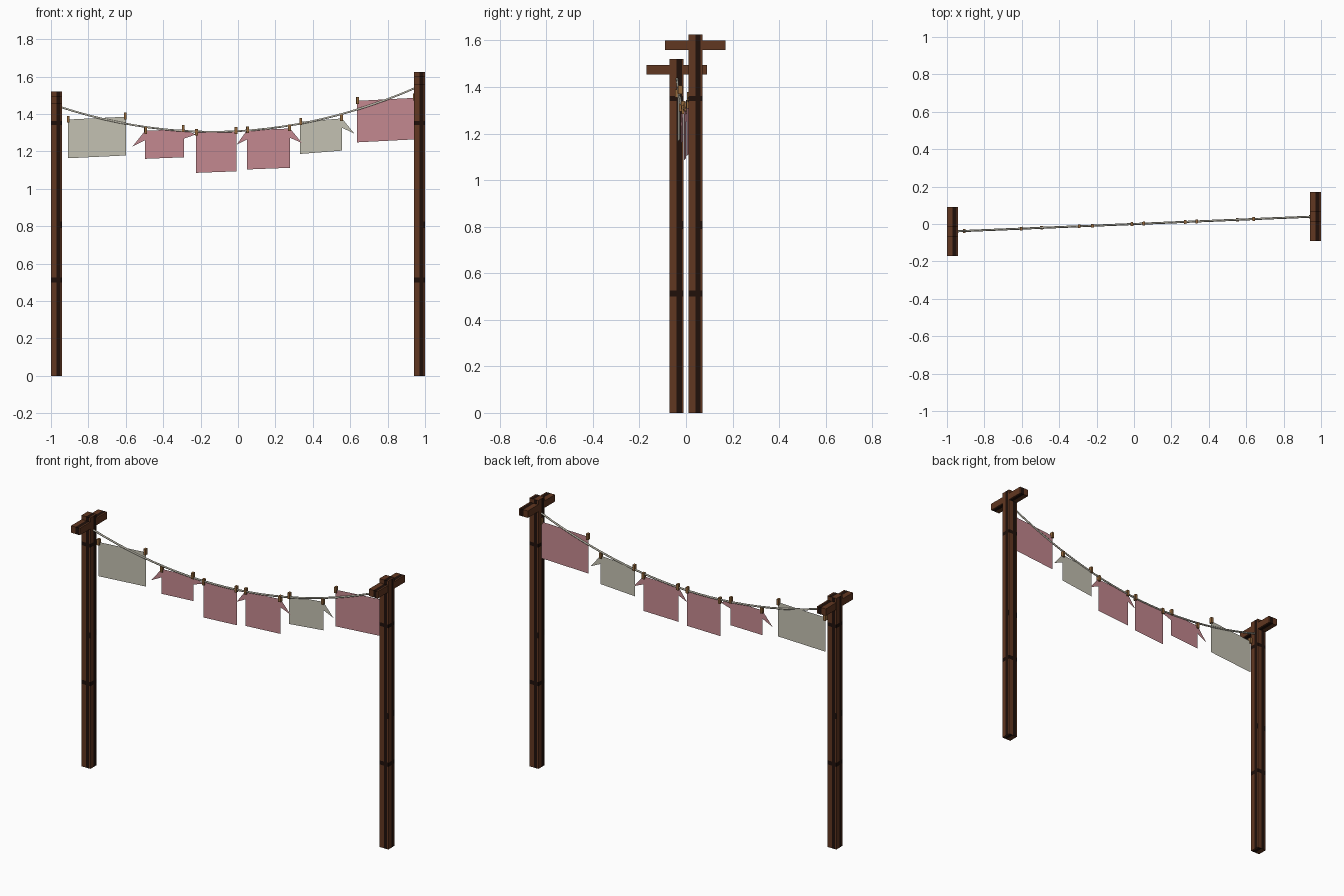
import bpy, bmesh, math
from mathutils import Vector, Matrix

cube = bpy.data.objects.get("Cube")
if cube:
    bpy.data.objects.remove(cube, do_unlink=True)


def material(name, r, g, b):
    m = bpy.data.materials.new(name)
    m.use_nodes = True
    m.diffuse_color = (r, g, b, 1)
    bsdf = m.node_tree.nodes["Principled BSDF"]
    bsdf.inputs["Base Color"].default_value = (r, g, b, 1)
    bsdf.inputs["Roughness"].default_value = 0.9
    return m


wood = material("brown wood", 0.12, 0.038, 0.015)
dark = material("dark wood grain", 0.014, 0.005, 0.003)
pink = material("pink cloth", 0.56, 0.25, 0.28)
white = material("off white cloth", 0.56, 0.54, 0.45)
cord = material("rope", 0.5, 0.48, 0.4)
peg_wood = material("peg wood", 0.30, 0.14, 0.045)

SLOPE = 0.04 / 0.97  # the line runs slightly diagonally
W = 0.06             # beam width


def finish(name, bm, mats, location=(0, 0, 0)):
    bmesh.ops.recalc_face_normals(bm, faces=bm.faces)
    mesh = bpy.data.meshes.new(name)
    bm.to_mesh(mesh)
    bm.free()
    for m in mats:
        mesh.materials.append(m)
    ob = bpy.data.objects.new(name, mesh)
    ob.location = location
    bpy.context.collection.objects.link(ob)
    return ob


def box(size, centre=(0, 0, 0)):
    bm = bmesh.new()
    bmesh.ops.create_cube(bm, size=1)
    bmesh.ops.scale(bm, vec=size, verts=bm.verts)
    bmesh.ops.translate(bm, vec=centre, verts=bm.verts)
    return bm


def slice_box(bm, axis, positions):
    normal = Vector((0, 0, 0))
    normal[axis] = 1
    for p in positions:
        geom = bm.verts[:] + bm.edges[:] + bm.faces[:]
        bmesh.ops.bisect_plane(bm, geom=geom, plane_co=normal * p, plane_no=normal)


GRAIN = W * 0.37
KNOTS = ((0.5, 0.525), (1.34, 1.362))  # full-width dark rings
CHIP = (0.79, 0.825)                   # small dark mark at the edge


def post(name, x, y, height):
    bm = box((W, W, height), (0, 0, height / 2))
    for axis in (0, 1):
        slice_box(bm, axis, (-GRAIN, 0, GRAIN))
    slice_box(bm, 2, [z for pair in KNOTS + (CHIP,) for z in pair])
    for f in bm.faces:
        c, n = f.calc_center_median(), f.normal
        # distance across the face, seen from outside, left to right
        u = c.x if abs(n.z) > 0.5 else -n.y * c.x + n.x * c.y
        knot = any(a < c.z < b for a, b in KNOTS)
        chip = u > GRAIN and CHIP[0] < c.z < CHIP[1]
        f.material_index = int(0 < u < GRAIN or knot or chip)
    finish(name, bm, (wood, dark), (x, y, 0))


def crossbar(name, x, y, z):
    bm = box((W - 0.001, 0.26, 0.042))
    slice_box(bm, 0, (0, GRAIN))
    for f in bm.faces:
        c = f.calc_center_median()
        f.material_index = int(abs(f.normal.x) < 0.5 and 0 < c.x < GRAIN)
    finish(name, bm, (wood, dark), (x, y, z))


for side, x, height in (("right", -0.97, 1.52), ("left", 0.97, 1.625)):
    post(side + "_post", x, x * SLOPE, height)
    crossbar(side + "_crossbar", x, x * SLOPE, height - 0.046)

# Sagging rope
curve = bpy.data.curves.new("rope", "CURVE")
curve.dimensions = "3D"
curve.bevel_depth = 0.0055
curve.bevel_resolution = 1
spline = curve.splines.new("POLY")
COUNT = 25
spline.points.add(COUNT - 1)
for i, p in enumerate(spline.points):
    x = -0.95 + 1.9 * i / (COUNT - 1)
    p.co = (x, x * SLOPE, 1.308 + 0.054 * x + 0.2 * x * x, 1)
curve.materials.append(cord)
rope = bpy.data.objects.new("rope", curve)
bpy.context.collection.objects.link(rope)


def panel(bm, points):
    bm.faces.new([bm.verts.new((x, x * SLOPE, z)) for x, z in points])


def peg(name, x, z):
    bm = box((0.014, 0.02, 0.036))
    bmesh.ops.rotate(bm, verts=bm.verts, matrix=Matrix.Rotation(math.atan(SLOPE), 3, "Z"))
    finish(name, bm, (peg_wood,), (x, x * SLOPE, z))


# Laundry: name, colour, left x, right x, left top, right top, drop, sleeve tips
laundry = (
    ("white_sheet", white, -0.91, -0.60, 1.37, 1.385, 0.207, ()),
    ("small_pink_shirt", pink, -0.497, -0.29, 1.31, 1.318, 0.15, ((-0.565, 1.225), (-0.225, 1.29))),
    ("pink_towel", pink, -0.225, -0.008, 1.30, 1.308, 0.215, ()),
    ("large_pink_shirt", pink, 0.048, 0.278, 1.313, 1.322, 0.21, ((-0.008, 1.235), (0.342, 1.245))),
    ("white_shirt", white, 0.332, 0.556, 1.358, 1.376, 0.172, ((0.622, 1.295),)),
    ("pink_sheet", pink, 0.636, 0.945, 1.47, 1.486, 0.222, ()),
)
for name, mat, x0, x1, z0, z1, drop, tips in laundry:
    bm = bmesh.new()
    panel(bm, ((x0, z0 - drop), (x1, z1 - drop), (x1, z1), (x0, z0)))
    for tip in tips:
        x, z = (x0, z0) if tip[0] < x0 else (x1, z1)
        panel(bm, ((x, z), tip, (x, z - 0.05)))
    finish(name, bm, (mat,))
    peg(name + "_right_peg", x0 + 0.003, z0 + 0.002)
    peg(name + "_left_peg", x1 - 0.003, z1 + 0.004)
